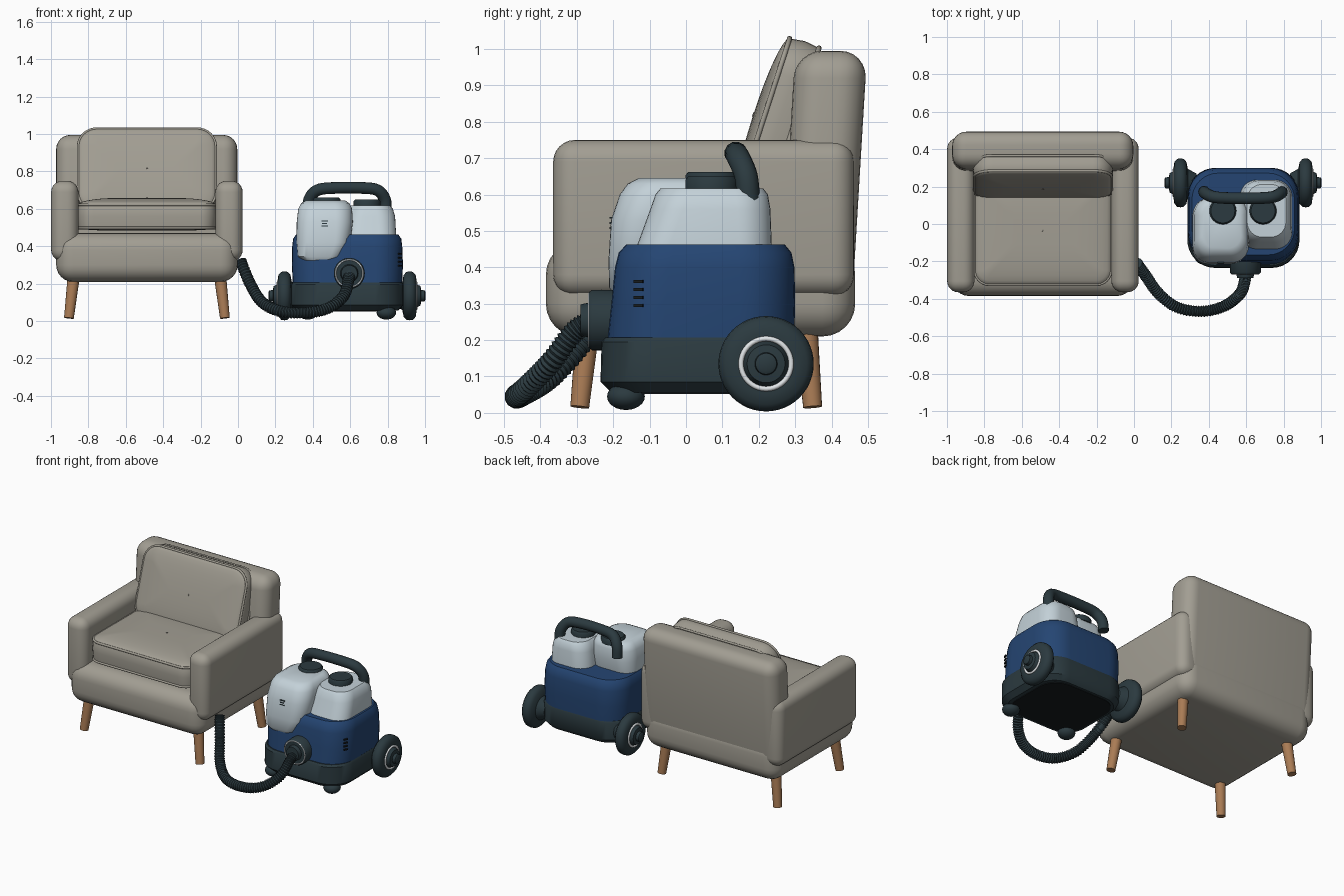
import bpy, bmesh, math
from mathutils import Matrix, Vector

cube = bpy.data.objects.get("Cube")
if cube:
    bpy.data.objects.remove(cube, do_unlink=True)


def material(name, rgb):
    m = bpy.data.materials.new(name)
    m.use_nodes = True
    m.diffuse_color = (*rgb, 1)
    bsdf = next(n for n in m.node_tree.nodes if n.type == 'BSDF_PRINCIPLED')
    bsdf.inputs["Base Color"].default_value = (*rgb, 1)
    bsdf.inputs["Roughness"].default_value = 0.7
    return m


FABRIC = material("beige fabric", (0.36, 0.34, 0.29))
SEAM = material("seam", (0.22, 0.21, 0.18))
WOOD = material("wood", (0.40, 0.20, 0.09))
BLUE = material("blue plastic", (0.018, 0.060, 0.17))
TANK = material("pale tank", (0.55, 0.64, 0.69))
DARK = material("dark plastic", (0.024, 0.042, 0.05))
TRIM = material("white trim", (0.75, 0.78, 0.80))
UNDER = material("underside black", (0.008, 0.011, 0.013))


def smooth(ob, angle=40):
    bpy.ops.object.select_all(action='DESELECT')
    ob.select_set(True)
    bpy.context.view_layer.objects.active = ob
    bpy.ops.object.shade_smooth_by_angle(angle=math.radians(angle))


def finish(name, bm, mat, matrix=None, angle=40):
    if matrix:
        bmesh.ops.transform(bm, matrix=matrix, verts=bm.verts)
    bmesh.ops.recalc_face_normals(bm, faces=bm.faces)
    me = bpy.data.meshes.new(name)
    bm.to_mesh(me)
    bm.free()
    me.materials.append(mat)
    ob = bpy.data.objects.new(name, me)
    bpy.context.collection.objects.link(ob)
    smooth(ob, angle)
    return ob


def skin(name, rings, mat, matrix=None, angle=40):
    """Joins equal-length closed rings of points and caps both ends."""
    bm = bmesh.new()
    rows = [[bm.verts.new(p) for p in ring] for ring in rings]
    for a, b in zip(rows, rows[1:]):
        for i in range(len(a)):
            j = (i + 1) % len(a)
            bm.faces.new((a[i], a[j], b[j], b[i]))
    bm.faces.new(rows[0][::-1])
    bm.faces.new(rows[-1])
    return finish(name, bm, mat, matrix, angle)


def rounded_rect(z, x0, x1, y0, y1, r, steps=8):
    r = min(r, (x1 - x0) / 2.01, (y1 - y0) / 2.01)
    corners = ((x1 - r, y1 - r), (x0 + r, y1 - r), (x0 + r, y0 + r), (x1 - r, y0 + r))
    return [(cx + r * math.cos(a), cy + r * math.sin(a), z)
            for k, (cx, cy) in enumerate(corners)
            for a in (math.pi / 2 * (k + i / steps) for i in range(steps + 1))]


def loft(name, sections, mat, **kw):
    return skin(name, [rounded_rect(*s) for s in sections], mat, **kw)


def lathe(name, profile, mat, matrix, n=40):
    rings = [[(r * math.cos(math.tau * i / n), r * math.sin(math.tau * i / n), z)
              for i in range(n)] for z, r in profile]
    return skin(name, rings, mat, matrix)


def soft_box(name, x, y, z, bevel, mat, lean=0, segments=6):
    bm = bmesh.new()
    bmesh.ops.create_cube(bm, size=1)
    for v in bm.verts:
        v.co = [(lo + hi) / 2 + c * (hi - lo) for c, (lo, hi) in zip(v.co, (x, y, z))]
    bmesh.ops.bevel(bm, geom=bm.edges[:], offset=bevel, segments=segments,
                    profile=0.5, affect='EDGES')
    for v in bm.verts:
        v.co.y += lean * (v.co.z - z[1])
    return finish(name, bm, mat)


def tube(name, points, radius, mat, cyclic=False, rib=1.0):
    cu = bpy.data.curves.new(name, 'CURVE')
    cu.dimensions = '3D'
    cu.bevel_depth, cu.bevel_resolution, cu.use_fill_caps = radius, 4, True
    sp = cu.splines.new('POLY')
    sp.points.add(len(points) - 1)
    for i, (pt, p) in enumerate(zip(sp.points, points)):
        pt.co = (*p, 1)
        pt.radius = rib if i % 2 else 1
    sp.use_cyclic_u = cyclic
    cu.materials.append(mat)
    ob = bpy.data.objects.new(name, cu)
    bpy.context.collection.objects.link(ob)
    bpy.ops.object.select_all(action='DESELECT')
    ob.select_set(True)
    bpy.context.view_layer.objects.active = ob
    bpy.ops.object.convert(target='MESH')
    smooth(bpy.context.object, 60)


def spline(pts, steps):
    """Smooth path through the given points."""
    p = [Vector(q) for q in [pts[0], *pts, pts[-1]]]
    out = []
    for a, b, c, d in zip(p, p[1:], p[2:], p[3:]):
        for i in range(steps):
            t = i / steps
            out.append((2 * b + (c - a) * t + (2 * a - 5 * b + 4 * c - d) * t * t
                        + (3 * b - a - 3 * c + d) * t ** 3) / 2)
    return out + [p[-1]]


def ring(name, radius, thickness, mat, matrix):
    pts = [matrix @ Vector((radius * math.cos(a), radius * math.sin(a), 0))
           for a in (math.tau * i / 40 for i in range(40))]
    tube(name, pts, thickness, mat, cyclic=True)


# Armchair frame
CX = -0.487
soft_box("chair_base", (-0.972, -0.002), (-0.385, 0.465), (0.21, 0.47), 0.09, FABRIC)
soft_box("chair_back", (-0.972, -0.004), (0.30, 0.498), (0.28, 0.995), 0.075, FABRIC, lean=0.06)
for side, s in (("left", 1), ("right", -1)):
    xs = sorted((CX + s * 0.366, CX + s * 0.512))
    soft_box(side + "_arm", xs, (-0.365, 0.462), (0.32, 0.75), 0.06, FABRIC)
    # Splayed legs
    for end, y0, y1 in (("front", -0.292, -0.268), ("back", 0.348, 0.328)):
        foot = Vector((CX + s * 0.417, y0, 0.016))
        top = Vector((CX + s * 0.390, y1, 0.25))
        axis = top - foot
        m = Matrix.Translation(foot) @ axis.to_track_quat('Z', 'Y').to_matrix().to_4x4()
        lathe(f"{end}_{side}_leg", ((0, 0.026), (axis.length, 0.033)), WOOD, m, n=20)


# Domed cushions with piping on both edges
def cushion(name, w, d, h, dome, r, matrix):
    def row(z, inset):
        return (z, inset - w / 2, w / 2 - inset, inset - d / 2, d / 2 - inset, max(r - inset, 0.02))
    arc = [(dome * math.sin(a), 0.22 * (1 - math.cos(a)))
           for a in (math.pi / 2 * i / 7 for i in range(8))]
    rows = [row(-h / 2 - z * 0.4, i) for z, i in reversed(arc)]
    rows += [row(0, -0.006)] + [row(h / 2 + z, i) for z, i in arc]
    loft(name, rows, FABRIC, matrix=matrix)
    for label, z in (("upper", h / 2), ("lower", -h / 2)):
        pts = [matrix @ Vector(p) for p in rounded_rect(*row(z, 0))]
        tube(f"{name}_{label}_piping", pts, 0.007, FABRIC, cyclic=True)
    # Centre button
    lathe(name + "_button", ((h / 2 + dome - 0.002, 0.006), (h / 2 + dome + 0.002, 0.005)),
          SEAM, matrix, n=12)


cushion("seat_cushion", 0.73, 0.58, 0.125, 0.036, 0.08, Matrix.Translation((CX, -0.035, 0.56)))
cushion("back_cushion", 0.735, 0.46, 0.085, 0.03, 0.10,
        Matrix.Translation((CX, 0.254, 0.797)) @ Matrix.Rotation(math.radians(72), 4, 'X'))

# Cleaner body
loft("cleaner_underside", ((0.052, 0.33, 0.83, -0.19, 0.26, 0.12),
                           (0.058, 0.33, 0.83, -0.19, 0.26, 0.12)), UNDER)
loft("cleaner_base", ((0.056, 0.315, 0.855, -0.205, 0.275, 0.13),
                      (0.085, 0.285, 0.885, -0.235, 0.298, 0.15),
                      (0.195, 0.285, 0.885, -0.232, 0.300, 0.15),
                      (0.207, 0.292, 0.878, -0.222, 0.295, 0.15)), DARK)
loft("cleaner_shell", ((0.20, 0.293, 0.877, -0.216, 0.297, 0.15),
                       (0.30, 0.288, 0.882, -0.205, 0.300, 0.15),
                       (0.40, 0.290, 0.878, -0.195, 0.298, 0.15),
                       (0.44, 0.295, 0.873, -0.185, 0.290, 0.15),
                       (0.462, 0.310, 0.858, -0.165, 0.272, 0.14)), BLUE)

# Water tanks
loft("front_tank", ((0.325, 0.345, 0.53, -0.200, 0.08, 0.06),
                    (0.345, 0.320, 0.565, -0.211, 0.10, 0.07),
                    (0.42, 0.313, 0.60, -0.213, 0.13, 0.08),
                    (0.53, 0.314, 0.614, -0.206, 0.14, 0.09),
                    (0.60, 0.322, 0.610, -0.182, 0.14, 0.09),
                    (0.63, 0.338, 0.596, -0.160, 0.13, 0.08),
                    (0.645, 0.365, 0.572, -0.130, 0.11, 0.07)), TANK)
loft("rear_tank", ((0.45, 0.565, 0.846, -0.138, 0.236, 0.09),
                   (0.56, 0.578, 0.840, -0.098, 0.232, 0.09),
                   (0.60, 0.590, 0.828, -0.084, 0.225, 0.09),
                   (0.617, 0.605, 0.812, -0.070, 0.212, 0.08)), TANK)
for name, x, z in (("front_tank_cap", 0.475, 0.637), ("rear_tank_cap", 0.69, 0.61)):
    lathe(name, ((0, 0.072), (0.03, 0.072), (0.04, 0.064)), DARK,
          Matrix.Translation((x, 0.07, z - (0.015 if x < 0.5 else 0))))

# Carrying handle
tube("handle", spline(((0.375, 0.172, 0.58), (0.382, 0.165, 0.65), (0.425, 0.145, 0.70),
                       (0.52, 0.138, 0.712), (0.66, 0.138, 0.712), (0.745, 0.145, 0.70),
                       (0.785, 0.165, 0.65), (0.79, 0.172, 0.58)), 6), 0.032, DARK)

# Rear wheels and front casters
WHEEL = ((0.25, 0.05), (0.295, 0.075), (0.303, 0.112), (0.318, 0.128), (0.335, 0.131),
         (0.352, 0.128), (0.367, 0.112), (0.371, 0.085), (0.371, 0.062), (0.393, 0.052),
         (0.396, 0.031), (0.415, 0.029), (0.42, 0.02))
for side, s in (("left", 1), ("right", -1)):
    m = Matrix.Translation((0.583, 0.22, 0.135)) @ Matrix.Rotation(s * math.pi / 2, 4, 'Y')
    lathe(side + "_wheel", WHEEL, DARK, m, n=48)
    ring(side + "_wheel_trim", 0.069, 0.007, TRIM, m @ Matrix.Translation((0, 0, 0.371)))
    bm = bmesh.new()
    bmesh.ops.create_uvsphere(bm, u_segments=20, v_segments=12, radius=1)
    finish(side + "_caster", bm, DARK, Matrix.Translation((0.583 + s * 0.21, -0.165, 0.045))
           @ Matrix.Diagonal((0.052, 0.052, 0.037, 1)))

# Hose port and ribbed hose
port = Matrix.Translation((0.595, -0.19, 0.255)) @ Matrix.Rotation(math.pi / 2, 4, 'X')
lathe("hose_port", ((0, 0.083), (0.068, 0.083), (0.076, 0.077), (0.076, 0.048), (0.10, 0.043)),
      DARK, port)
ring("hose_port_trim", 0.073, 0.004, TRIM, port @ Matrix.Translation((0, 0, 0.075)))
tube("hose", spline(((0.595, -0.25, 0.255), (0.592, -0.305, 0.225), (0.565, -0.375, 0.135),
                     (0.48, -0.44, 0.068), (0.36, -0.467, 0.045), (0.23, -0.445, 0.052),
                     (0.13, -0.37, 0.10), (0.065, -0.28, 0.20), (0.015, -0.21, 0.32)), 18),
     0.032, DARK, rib=0.82)

# Side vents and tank level marks
for i in range(4):
    bm = bmesh.new()
    bmesh.ops.create_cube(bm, size=1)
    finish("side_vent", bm, UNDER, Matrix.Translation((0.866, -0.13, 0.295 + 0.022 * i))
           @ Matrix.Rotation(-0.44, 4, 'Z') @ Matrix.Diagonal((0.009, 0.026, 0.008, 1)))
for i in range(3):
    bm = bmesh.new()
    bmesh.ops.create_cube(bm, size=1)
    finish("level_mark", bm, DARK, Matrix.Translation((0.463, -0.206, 0.508 + 0.014 * i))
           @ Matrix.Diagonal((0.034 - 0.006 * (i % 2), 0.008, 0.005, 1)))
